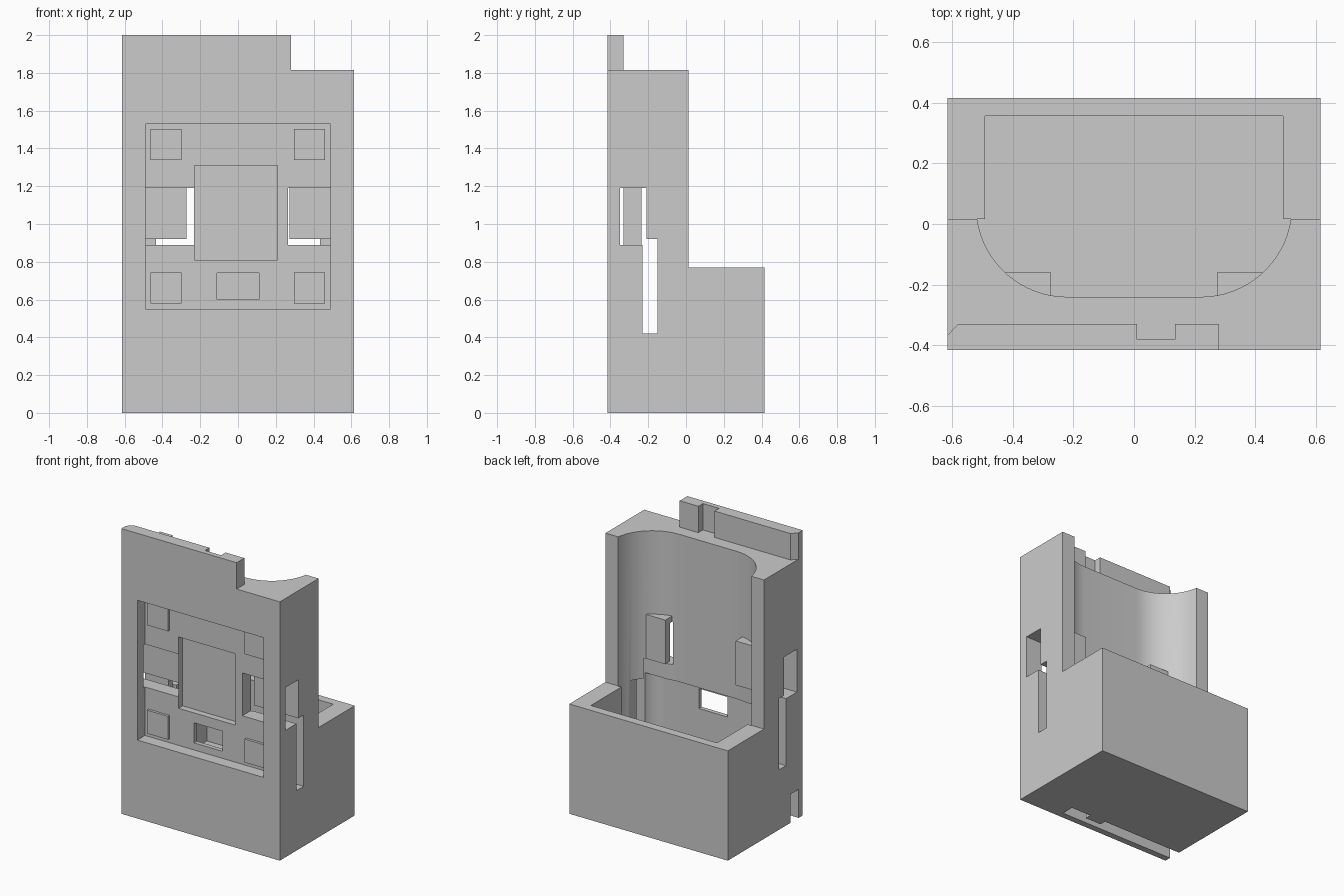
import bpy, bmesh, math

cube = bpy.data.objects.get("Cube")
if cube:
    bpy.data.objects.remove(cube, do_unlink=True)

grey = bpy.data.materials.new("plain grey")
grey.use_nodes = True
colour = (0.6, 0.6, 0.6, 1)
grey.diffuse_color = colour
grey.node_tree.nodes["Principled BSDF"].inputs["Base Color"].default_value = colour


def prism(name, outline, low, high, along_x=False):
    """Solid between two levels: a plan raised in z, or a side profile swept in x."""
    def place(a, b, level):
        return (level, a, b) if along_x else (a, b, level)
    bm = bmesh.new()
    ends = [[bm.verts.new(place(a, b, level)) for a, b in outline] for level in (low, high)]
    bm.faces.new(ends[0][::-1])
    bm.faces.new(ends[1])
    for i in range(len(outline)):
        bm.faces.new((ends[0][i - 1], ends[0][i], ends[1][i], ends[1][i - 1]))
    if bm.calc_volume(signed=True) < 0:
        bmesh.ops.reverse_faces(bm, faces=bm.faces)
    mesh = bpy.data.meshes.new(name)
    bm.to_mesh(mesh)
    bm.free()
    mesh.materials.append(grey)
    obj = bpy.data.objects.new(name, mesh)
    bpy.context.collection.objects.link(obj)
    return obj


def box(name, x0, x1, y0, y1, z0, z1):
    return prism(name, [(x0, y0), (x1, y0), (x1, y1), (x0, y1)], z0, z1)


def rounded_front(half, back, front, radius, steps=16):
    """Plan outline with two round front corners, cut off straight at the back."""
    centre = front + radius
    start = math.asin(max(0, (centre - back) / radius))
    right = [(half, back)] if back > centre else []
    for i in range(steps + 1):
        a = start + (math.pi / 2 - start) * i / steps
        right.append((half - radius + radius * math.cos(a), centre - radius * math.sin(a)))
    return right + [(-x, y) for x, y in reversed(right)]


def combine(target, tool, operation):
    mod = target.modifiers.new("combine", "BOOLEAN")
    mod.operation = operation
    mod.solver = "EXACT"
    mod.object = tool
    bpy.context.view_layer.update()
    graph = bpy.context.evaluated_depsgraph_get()
    mesh = bpy.data.meshes.new_from_object(target.evaluated_get(graph))
    target.modifiers.clear()
    target.data = mesh
    bpy.data.objects.remove(tool, do_unlink=True)


W, D = 0.615, 0.415

# Stepped body from a side profile
body = prism("holder_body", [(-D, 0), (D, 0), (D, 0.77), (0.014, 0.77),
                             (0.014, 1.815), (-D, 1.815)], -W, W, along_x=True)


def cut(tool):
    combine(body, tool, "DIFFERENCE")


def join(tool):
    combine(body, tool, "UNION")


# Inner cavity: curved back rest, square tray and deeper lower pocket
cut(prism("curved_cavity", rounded_front(0.52, 0.017, -0.24, 0.3), 0.25, 2.1))
cut(box("tray_cavity", -0.49, 0.49, -0.02, 0.355, 0.25, 0.9))
cut(prism("lower_cavity", rounded_front(0.49, 0.1, -0.3, 0.12), 0.25, 0.78))

# Inner guide blocks
for s in (-1, 1):
    x0, x1 = sorted((s * 0.273, s * 0.56))
    join(box("guide_block", x0, x1, -0.27, -0.16, 0.9, 1.23))

# Front recess, centre pocket and window
cut(box("front_recess", -0.49, 0.49, -0.5, -0.33, 0.55, 1.53))
cut(box("centre_pocket", -0.23, 0.21, -0.5, -0.285, 0.81, 1.31))
cut(box("window", -0.11, 0.11, -0.5, -0.25, 0.6, 0.74))

# Side openings and long side slots
for x0, x1 in ((-0.7, -0.232), (0.265, 0.7)):
    cut(box("side_opening", x0, x1, -0.35, -0.21, 0.89, 1.19))
for x0, x1 in ((-0.7, -0.25), (0.25, 0.7)):
    cut(box("side_slot", x0, x1, -0.23, -0.15, 0.42, 0.92))

# Bottom socket with its key rib, open on one side
cut(prism("bottom_socket", [(-0.7, -0.37), (0.29, -0.37), (0.29, -0.28), (0.135, -0.28),
                            (0.135, -0.325), (0.01, -0.325), (0.01, -0.28), (-0.7, -0.28)],
          -0.1, 0.2))

# Top tab with chamfered end and keyway
join(prism("top_tab", [(-W, -D), (0.28, -D), (0.28, -0.33), (0.135, -0.33), (0.135, -0.38),
                       (0.01, -0.38), (0.01, -0.33), (-0.58, -0.33), (-W, -0.367)],
           1.815, 2.0))

# Raised corner pads in the recess
for x in (-0.382, 0.378):
    for z in (0.66, 1.42):
        box("corner_pad", x - 0.082, x + 0.082, -0.348, -0.325, z - 0.082, z + 0.082)

bpy.ops.object.select_all(action="DESELECT")
body.select_set(True)
bpy.context.view_layer.objects.active = body
bpy.ops.object.shade_smooth_by_angle(angle=math.radians(30))
